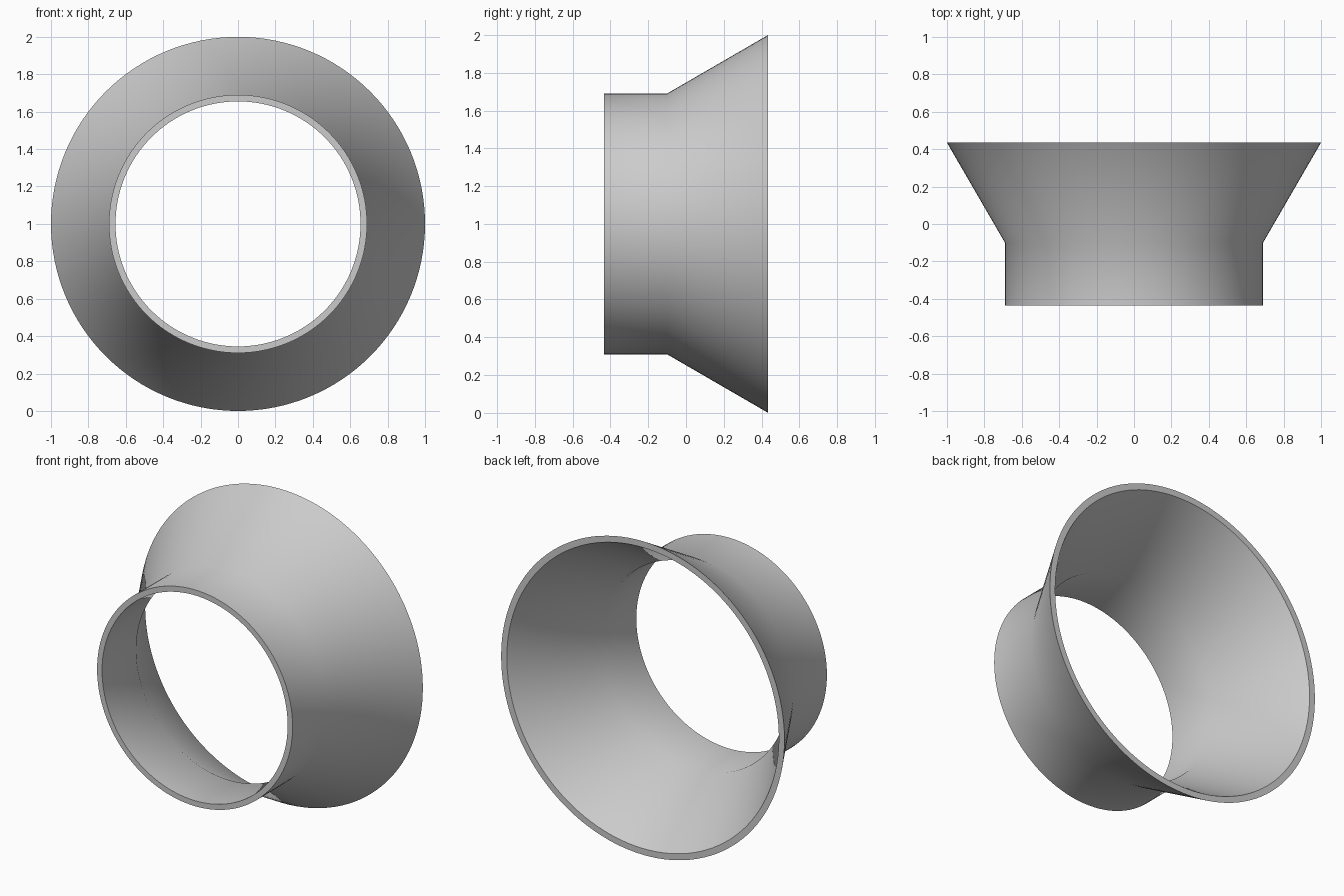
import bpy
import bmesh
from math import cos, sin, tau, radians

cube = bpy.data.objects.get("Cube")
if cube:
    bpy.data.objects.remove(cube, do_unlink=True)

# Plain grey metal
grey = bpy.data.materials.new("light_grey")
grey.use_nodes = True
colour = (0.6, 0.6, 0.6, 1)
grey.diffuse_color = colour
grey.node_tree.nodes["Principled BSDF"].inputs["Base Color"].default_value = colour

# Closed wall section as (radius, y): outside front to back, then inside back to front
SECTION = [(0.69, -0.435), (0.69, -0.1), (1.0, 0.435),
           (0.96, 0.435), (0.655, -0.091), (0.655, -0.435)]
SIDES = 128
CENTRE_Z = 1.0

# Collar and flared cone, turned around the y axis
bm = bmesh.new()
rings = []
for i in range(SIDES):
    a = tau * i / SIDES
    rings.append([bm.verts.new((r * cos(a), y, CENTRE_Z + r * sin(a)))
                  for r, y in SECTION])
for i, ring in enumerate(rings):
    following = rings[(i + 1) % SIDES]
    for j in range(len(SECTION)):
        k = (j + 1) % len(SECTION)
        bm.faces.new((ring[j], ring[k], following[k], following[j]))
bmesh.ops.recalc_face_normals(bm, faces=bm.faces)

mesh = bpy.data.meshes.new("flared_collar")
bm.to_mesh(mesh)
bm.free()
mesh.materials.append(grey)
collar = bpy.data.objects.new("flared_collar", mesh)
bpy.context.collection.objects.link(collar)

# Smooth walls with crisp rims
bpy.ops.object.select_all(action="DESELECT")
collar.select_set(True)
bpy.context.view_layer.objects.active = collar
bpy.ops.object.shade_smooth_by_angle(angle=radians(40))
